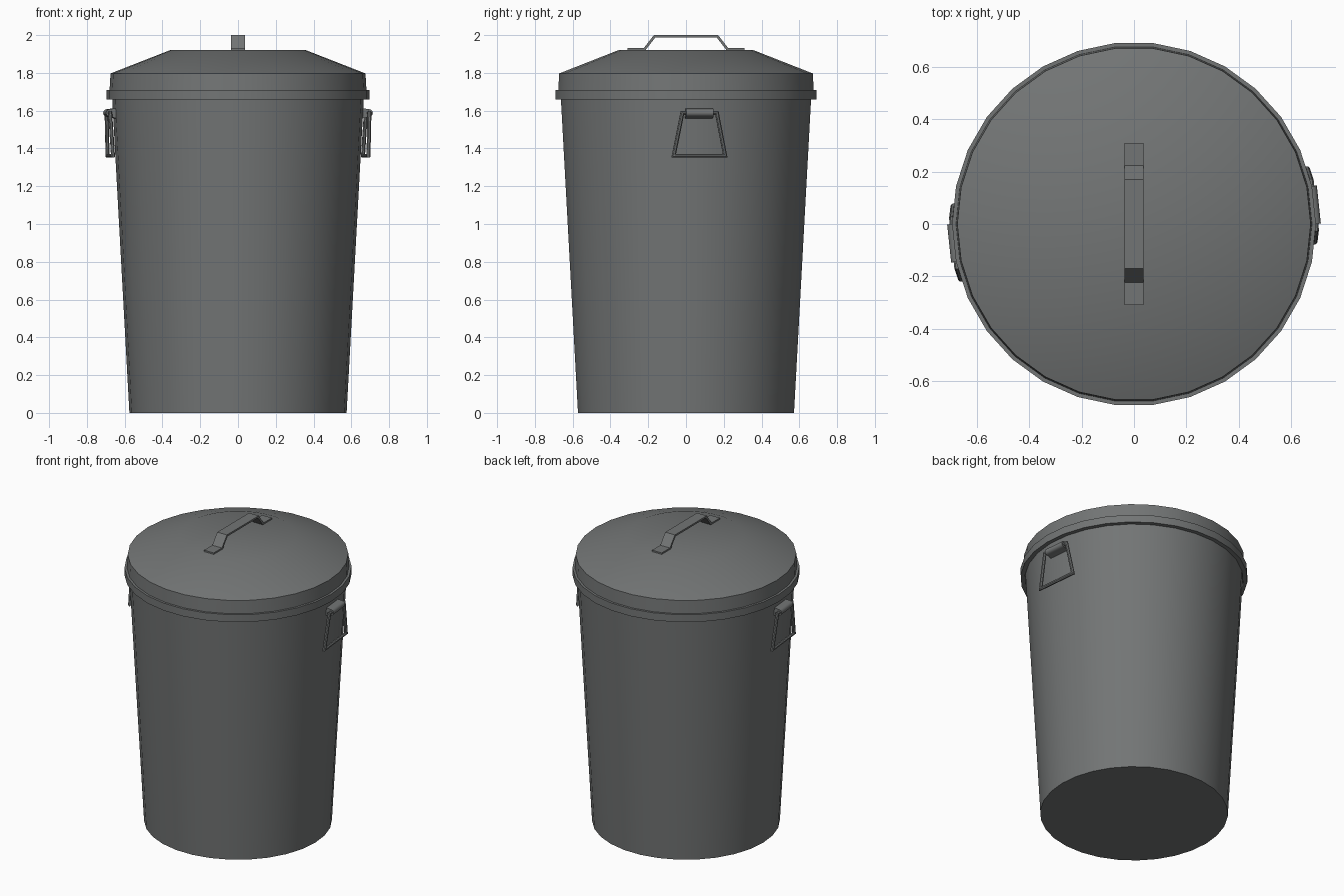
import bpy, bmesh, math
from mathutils import Vector, Matrix

if "Cube" in bpy.data.objects:
    bpy.data.objects.remove(bpy.data.objects["Cube"])

SIDES = 30
steel = bpy.data.materials.new("dull_steel")
steel.diffuse_color = (0.17, 0.178, 0.178, 1)
steel.use_nodes = True
steel.node_tree.nodes["Principled BSDF"].inputs["Base Color"].default_value = steel.diffuse_color


def finish(name, bm, smooth=True):
    bmesh.ops.recalc_face_normals(bm, faces=bm.faces[:])
    me = bpy.data.meshes.new(name)
    bm.to_mesh(me)
    bm.free()
    me.materials.append(steel)
    ob = bpy.data.objects.new(name, me)
    bpy.context.collection.objects.link(ob)
    if smooth:
        bpy.ops.object.select_all(action='DESELECT')
        bpy.context.view_layer.objects.active = ob
        ob.select_set(True)
        bpy.ops.object.shade_smooth_by_angle(angle=math.radians(35))
    return ob


def bridge(bm, a, b):
    n = len(a)
    for i in range(n):
        bm.faces.new((a[i], a[(i + 1) % n], b[(i + 1) % n], b[i]))


def lathe(name, profile):
    """Spin (radius, z) points; radius 0 closes the end with a fan."""
    bm = bmesh.new()
    prev = None
    for r, z in profile:
        if r == 0:
            ring = [bm.verts.new((0, 0, z))]
        else:
            ring = [bm.verts.new((r * math.cos(math.tau * i / SIDES),
                                  r * math.sin(math.tau * i / SIDES), z)) for i in range(SIDES)]
        if prev:
            if len(prev) == 1 or len(ring) == 1:
                tip, loop = (prev[0], ring) if len(prev) == 1 else (ring[0], prev)
                for i in range(SIDES):
                    bm.faces.new((tip, loop[i], loop[(i + 1) % SIDES]))
            else:
                bridge(bm, prev, ring)
        prev = ring
    return finish(name, bm)


# Tapered can and overhanging lid
lathe("can_body", [(0, 0), (0.575, 0), (0.668, 1.70)])
lathe("lid", [(0.668, 1.66), (0.695, 1.66), (0.695, 1.71), (0.68, 1.71),
              (0.675, 1.797), (0.355, 1.922), (0, 1.922)])

# Bent strap handle on the lid
t = 0.012
lower = [(-0.31, 1.92), (-0.215, 1.92), (-0.162, 1.988), (0.162, 1.988), (0.215, 1.92), (0.31, 1.92)]
upper = [(-0.31, 1.932), (-0.223, 1.932), (-0.17, 2.0), (0.17, 2.0), (0.223, 1.932), (0.31, 1.932)]
bm = bmesh.new()
rows = [[bm.verts.new((x, y, z)) for x, (y, z) in
         ((-0.036, lo), (0.036, lo), (0.036, up), (-0.036, up))] for lo, up in zip(lower, upper)]
for a, b in zip(rows, rows[1:]):
    bridge(bm, a, b)
bm.faces.new(rows[0])
bm.faces.new(rows[-1])
finish("lid_handle", bm, smooth=False)


def side_handle(name, angle):
    spin = Matrix.Rotation(angle, 4, 'Z')
    # Trapezoid ring swept with an eight-sided section, mitred at corners
    path = [Vector(p) for p in ((0.680, -0.137, 1.361), (0.680, 0.137, 1.361),
                                (0.690, 0.092, 1.588), (0.690, -0.092, 1.588))]
    bm = bmesh.new()
    rings = []
    for i, p in enumerate(path):
        d0 = (p - path[i - 1]).normalized()
        d1 = (path[(i + 1) % 4] - p).normalized()
        side = d1 - d0
        side = side.normalized() / math.cos(d0.angle(d1) / 2)
        out = Vector((1, 0, 0))
        rings.append([bm.verts.new(p + 0.011 * (math.cos(k * math.tau / 8 + 0.393) * side
                                               + math.sin(k * math.tau / 8 + 0.393) * out))
                      for k in range(8)])
    for i in range(4):
        bridge(bm, rings[i - 1], rings[i])
    bm.transform(spin)
    finish(name + "_ring", bm)

    # Bracket folded around the top bar and running back into the wall
    arc = [(0.690 + 0.02 * math.cos(a), 1.588 + 0.02 * math.sin(a))
           for a in (math.radians(90 - 22.5 * k) for k in range(9))]
    section = [(0.64, 1.615)] + arc + [(0.64, 1.555)]
    bm = bmesh.new()
    ends = [[bm.verts.new((x, y, z)) for x, z in section] for y in (-0.073, 0.073)]
    bridge(bm, *ends)
    for e in ends:
        bm.faces.new(e)
    bm.transform(spin)
    finish(name + "_bracket", bm)


# The two carrying handles sit on opposite facets
side_handle("right_handle", math.radians(6))
side_handle("left_handle", math.radians(186))
